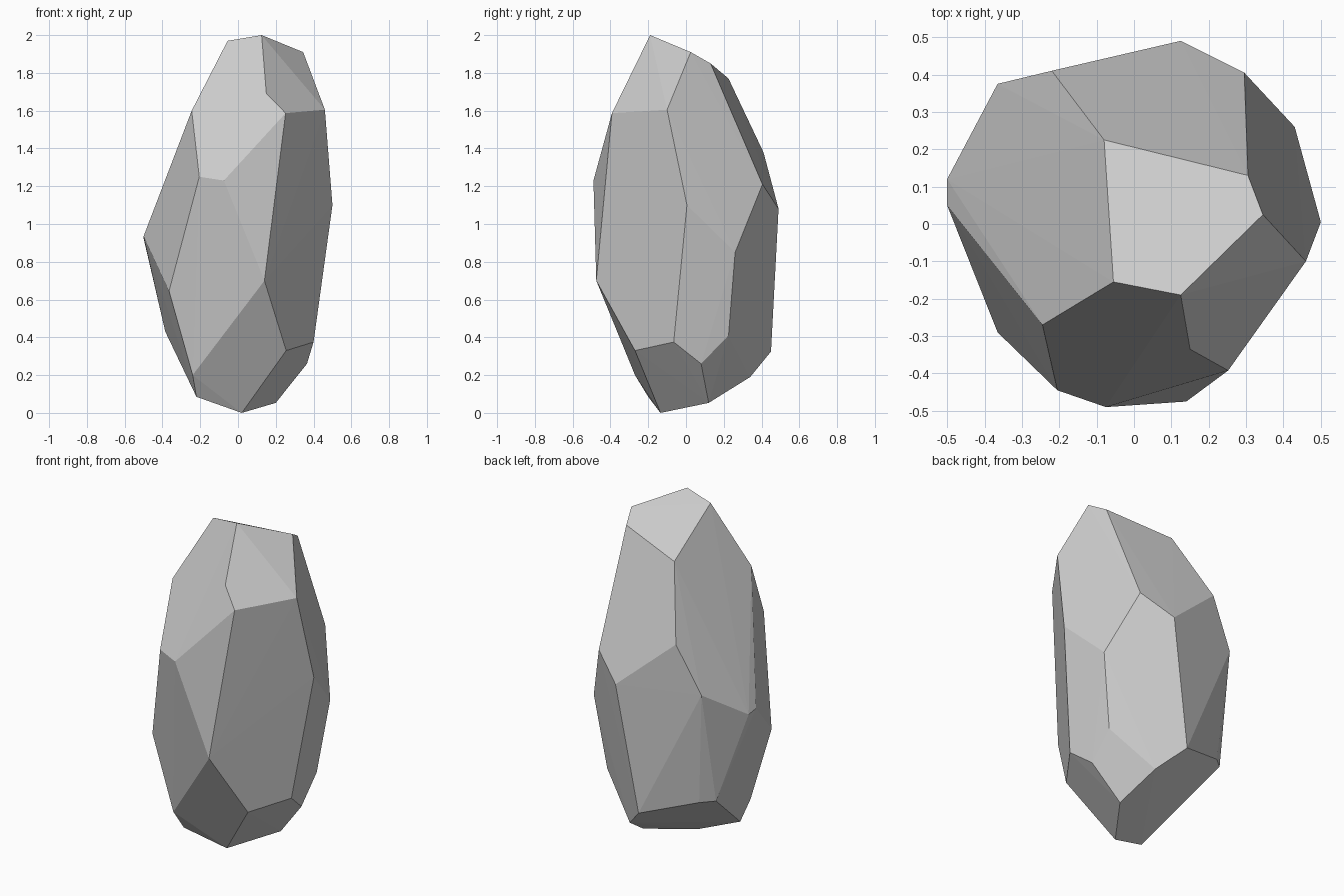
import bpy
import bmesh

# Corner points of the faceted stone, grouped in levels from top to bottom
peak = (0.125, -0.19, 2.0)
shoulder = (0.252, -0.392, 1.587)
notch = (0.15, -0.335, 1.69)

crown = [(-0.055, -0.155, 1.97), (0.345, 0.025, 1.91), (0.305, 0.13, 1.85),
         (-0.08, 0.225, 1.77)]
upper = [(0.46, -0.10, 1.605), (-0.245, -0.27, 1.6), (-0.22, 0.41, 1.38),
         (-0.205, -0.445, 1.25), (-0.075, -0.49, 1.23), (0.295, 0.405, 1.21)]
middle = [(0.5, 0.005, 1.1), (0.125, 0.49, 1.08), (-0.365, 0.375, 1.1),
          (-0.5, 0.05, 0.935), (-0.5, 0.12, 0.925), (0.43, 0.26, 0.85),
          (0.14, -0.475, 0.7), (-0.365, -0.29, 0.645)]
lower = [(-0.385, 0.265, 0.43), (-0.315, 0.325, 0.425), (0.365, 0.225, 0.41),
         (0.4, -0.065, 0.375), (0.255, -0.27, 0.33), (0.0, 0.45, 0.325)]
base = [(0.365, 0.08, 0.26), (-0.24, -0.27, 0.2), (0.135, 0.34, 0.19),
        (-0.22, -0.2, 0.085), (0.2, 0.12, 0.053), (0.02, -0.135, 0.0)]

# Stone body: flat facets wrapped around the corners
bm = bmesh.new()
peak_v = bm.verts.new(peak)
shoulder_v = bm.verts.new(shoulder)
for co in crown + upper + middle + lower + base:
    bm.verts.new(co)
bmesh.ops.convex_hull(bm, input=bm.verts[:])
loose = [v for v in bm.verts if not v.link_faces]
bmesh.ops.delete(bm, geom=loose, context='VERTS')

# Chipped notch in the ridge between the peak and the front right shoulder
ridge = bm.edges.get((peak_v, shoulder_v))
if ridge:
    cut = bmesh.ops.subdivide_edges(bm, edges=[ridge], cuts=1)
    for v in cut['geom_inner']:
        if isinstance(v, bmesh.types.BMVert):
            v.co = notch

bmesh.ops.recalc_face_normals(bm, faces=bm.faces[:])
mesh = bpy.data.meshes.new("stone")
bm.to_mesh(mesh)
bm.free()
bpy.context.collection.objects.link(bpy.data.objects.new("stone", mesh))
